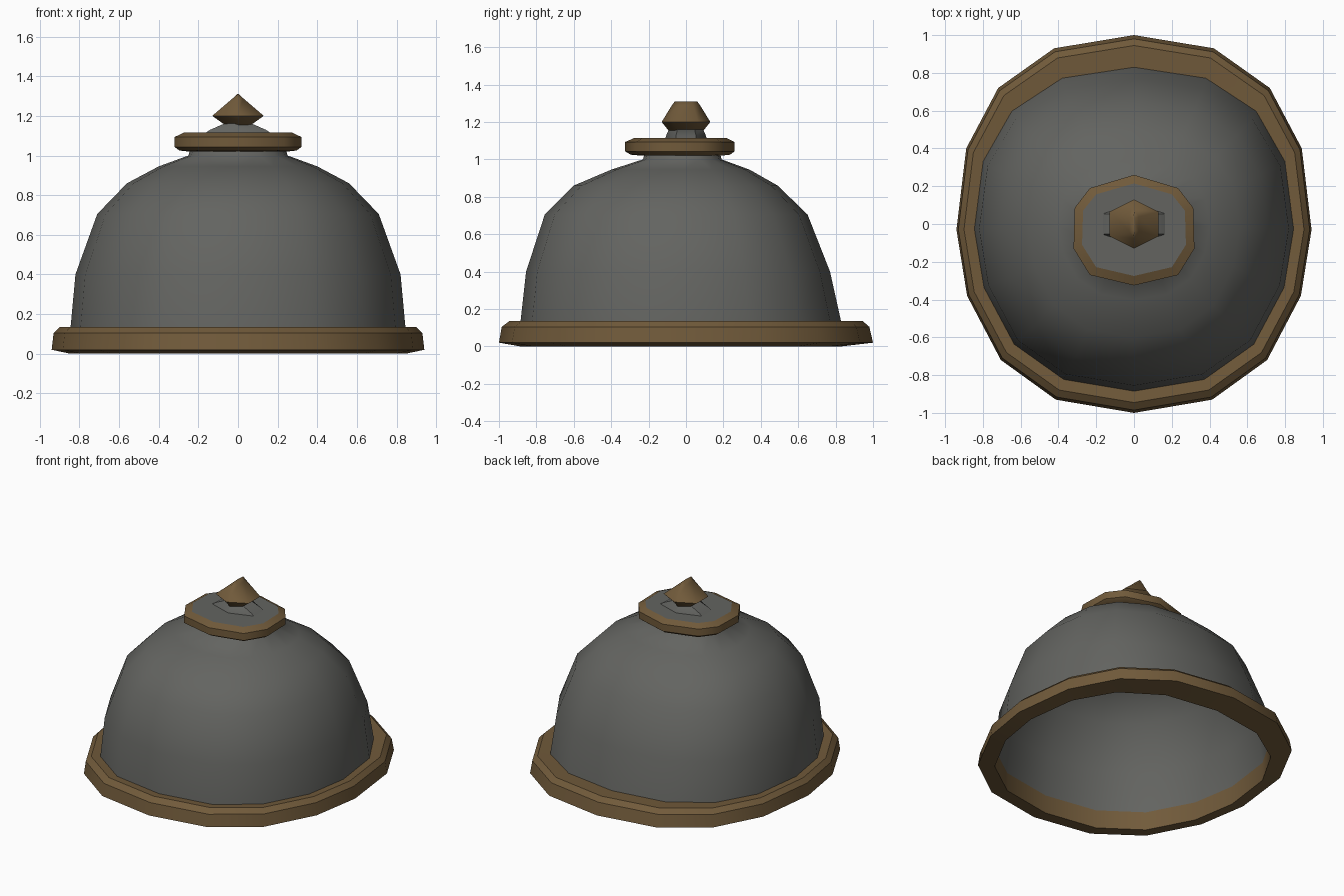
import bpy, bmesh, math

if "Cube" in bpy.data.objects:
    bpy.data.objects.remove(bpy.data.objects["Cube"])

# --- colours
def material(name, rgb):
    m = bpy.data.materials.new(name)
    m.diffuse_color = (*rgb, 1)
    m.use_nodes = True
    m.node_tree.nodes["Principled BSDF"].inputs["Base Color"].default_value = m.diffuse_color
    return m

grey = material("dark grey metal", (0.125, 0.127, 0.118))
brown = material("bronze brown", (0.165, 0.103, 0.043))

# --- unit outlines (right half, back to front), mirrored to closed loops
def mirrored(half):
    return half + [(-x, y) for x, y in half[-2:0:-1]]

SHELL = mirrored([(0, 1), (.45, .93), (.765, .72), (.945, .4), (1, -.03),
                  (.94, -.38), (.75, -.72), (.44, -.93), (0, -1)])
COLLAR = mirrored([(0, 1), (.73, .73), (.98, .33), (1, -.4), (.73, -.83), (0, -1)])
HEX = mirrored([(0, 1), (1, .5), (1, -.5), (0, -1)])

def loft(name, outline, rings, mat, closed=False, cap_top=False, cap_bottom=False, angle=40):
    """Skin rings given as (z, half width, back depth, front depth)."""
    bm = bmesh.new()
    loops = [[bm.verts.new((x * w, y * (b if y > 0 else f), z)) for x, y in outline]
             for z, w, b, f in rings]
    n = len(outline)
    pairs = list(zip(loops, loops[1:]))
    if closed:
        pairs.append((loops[-1], loops[0]))
    for lo, hi in pairs:
        for i in range(n):
            j = (i + 1) % n
            bm.faces.new((lo[j], lo[i], hi[i], hi[j]))
    if cap_top:
        bm.faces.new(loops[-1][::-1])
    if cap_bottom:
        bm.faces.new(loops[0])
    me = bpy.data.meshes.new(name)
    bm.to_mesh(me)
    bm.free()
    ob = bpy.data.objects.new(name, me)
    bpy.context.collection.objects.link(ob)
    me.materials.append(mat)
    bpy.ops.object.select_all(action='DESELECT')
    ob.select_set(True)
    bpy.context.view_layer.objects.active = ob
    bpy.ops.object.shade_smooth_by_angle(angle=math.radians(angle))
    return ob

# --- rim band: inner bottom, outer bottom, outer top, bevel, inner top
loft("rim_band", SHELL,
     [(0, .845, .83, .885), (.02, .94, 1, 1), (.105, .93, .98, .985),
      (.135, .90, .945, .945), (.13, .845, .83, .885)], brown, closed=True, angle=30)

# --- dome shell, open below
loft("dome", SHELL,
     [(.13, .845, .83, .885), (.40, .82, .77, .855), (.705, .71, .65, .755),
      (.86, .56, .49, .60), (.945, .40, .34, .40), (1.0, .25, .19, .23),
      (1.04, .24, .18, .22)], grey, angle=60)

# --- collar ring and its grey top plate
loft("collar_ring", COLLAR,
     [(1.02, .25, .19, .24), (1.025, .295, .235, .295), (1.043, .32, .26, .325),
      (1.093, .32, .26, .325), (1.115, .275, .215, .275)], brown, angle=45)
loft("collar_plate", COLLAR,
     [(1.105, .275, .215, .275), (1.115, .275, .215, .275)], grey, cap_top=True)

# --- finial: grey foot and brown ridged knob
loft("finial_foot", HEX,
     [(1.114, .165, .11, .11), (1.13, .14, .105, .105), (1.165, .06, .09, .09)], grey, cap_top=True)
loft("finial_knob", HEX,
     [(1.15, .06, .09, .09), (1.20, .13, .13, .13), (1.29, .025, .075, .075),
      (1.31, .004, .06, .06)], brown, cap_top=True, cap_bottom=True, angle=60)
